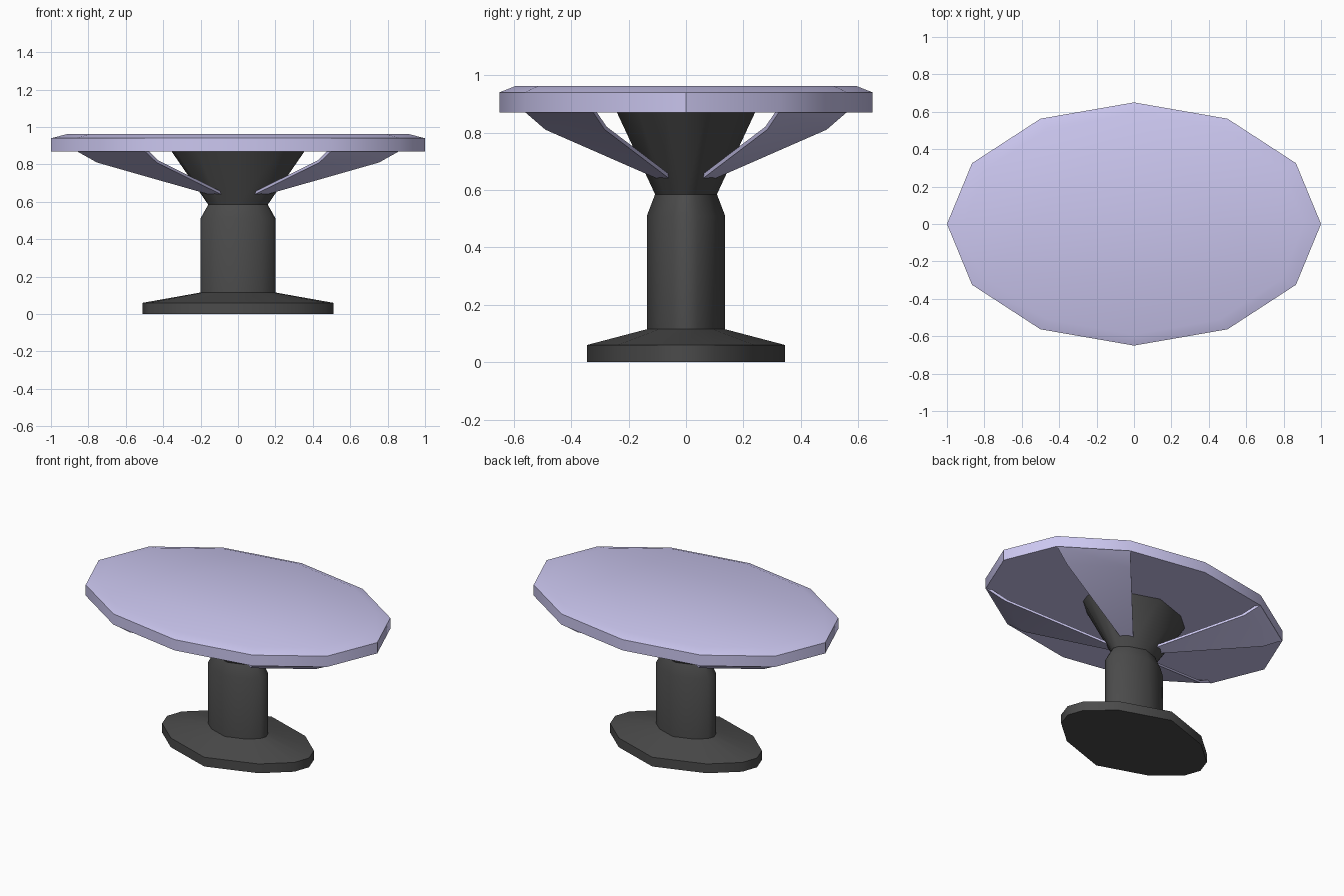
import bpy, bmesh, math
from mathutils import Vector

if "Cube" in bpy.data.objects:
    bpy.data.objects.remove(bpy.data.objects["Cube"])


def material(name, colour):
    m = bpy.data.materials.new(name)
    m.diffuse_color = colour
    m.use_nodes = True
    m.node_tree.nodes["Principled BSDF"].inputs["Base Color"].default_value = m.diffuse_color
    return m


lavender = material("lavender", (0.60, 0.57, 0.87, 1))
charcoal = material("charcoal", (0.07, 0.07, 0.07, 1))


def add_object(name, bm, mat, smooth_angle):
    bmesh.ops.recalc_face_normals(bm, faces=bm.faces)
    mesh = bpy.data.meshes.new(name)
    bm.to_mesh(mesh)
    bm.free()
    ob = bpy.data.objects.new(name, mesh)
    bpy.context.collection.objects.link(ob)
    mesh.materials.append(mat)
    bpy.ops.object.select_all(action='DESELECT')
    ob.select_set(True)
    bpy.context.view_layer.objects.active = ob
    bpy.ops.object.shade_smooth_by_angle(angle=math.radians(smooth_angle))
    return ob


def loft(name, outline, sections, mat, smooth_angle):
    """Stack scaled copies of a closed outline; sections are (scale, z)."""
    bm = bmesh.new()
    rings = [[bm.verts.new((x * s, y * s, z)) for x, y in outline]
             for s, z in sections]
    n = len(outline)
    for a, b in zip(rings, rings[1:]):
        for i in range(n):
            j = (i + 1) % n
            bm.faces.new((a[i], a[j], b[j], b[i]))
    bm.faces.new(rings[0][::-1])
    bm.faces.new(rings[-1])
    return add_object(name, bm, mat, smooth_angle)


def rim(degrees):
    a = math.radians(degrees)
    return math.cos(a), 0.65 * math.sin(a)


# Twelve-sided oval table top with a chamfered upper edge
loft("table_top", [rim(30 * i) for i in range(12)],
     [(1, 0.87), (1, 0.94), (0.91, 0.963)], lavender, 35)

# Pedestal: foot, column, neck and flared head share one oval outline
quarter = [(0.51, 0), (0.475, 0.10), (0.316, 0.238)]
right_half = [(x, -y) for x, y in quarter[:0:-1]] + quarter
outline = ([(0, -0.345)] + right_half + [(0, 0.345)]
           + [(-x, y) for x, y in right_half[::-1]])
loft("pedestal", outline,
     [(1, 0), (1, 0.06), (0.395, 0.115), (0.395, 0.51),
      (0.312, 0.585), (0.70, 0.872)], charcoal, 40)

# Four thin tapering brackets from the head out to the rim
bracket_profile = [(0.998, 0.872), (0.87, 0.81), (0.14, 0.63)]
for name, sx, sy in (("bracket_back_right", 1, 1), ("bracket_back_left", -1, 1),
                     ("bracket_front_right", 1, -1), ("bracket_front_left", -1, -1)):
    bm = bmesh.new()
    skins = []
    for lift in (0, 0.018):
        skins.append([[bm.verts.new((sx * x * (s - lift), sy * y * (s - lift), z + lift * 0.6))
                       for s, z in bracket_profile] for x, y in (rim(30), rim(60))])
    (a, b), (c, d) = skins
    for i in range(2):
        for p, q in ((a, b), (c, d), (a, c), (b, d)):
            bm.faces.new((p[i], p[i + 1], q[i + 1], q[i]))
    for i in (0, 2):
        bm.faces.new((a[i], b[i], d[i], c[i]))
    add_object(name, bm, lavender, 30)
